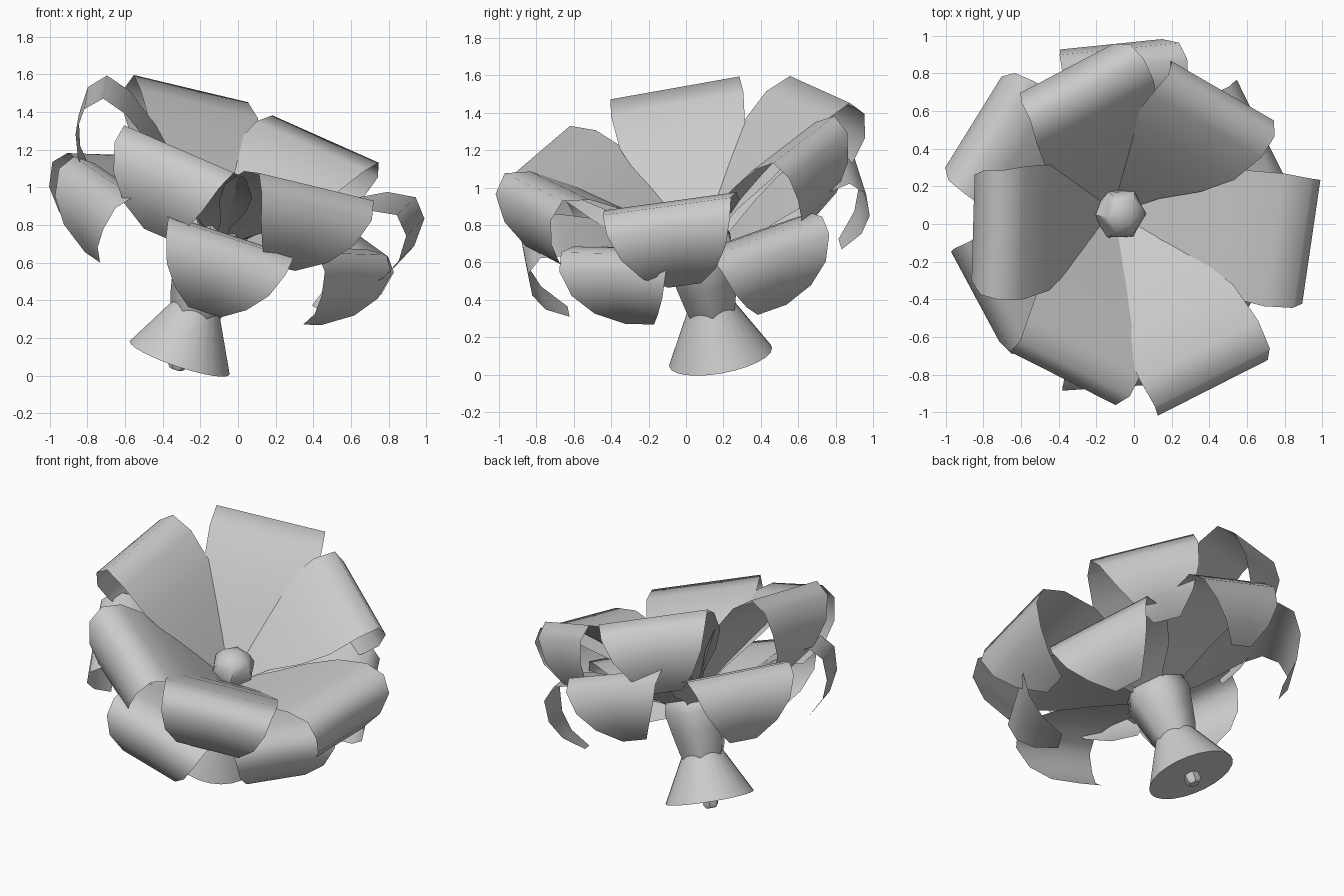
import bpy, bmesh, math
from mathutils import Vector, Matrix

if "Cube" in bpy.data.objects:
    bpy.data.objects.remove(bpy.data.objects["Cube"])

# One flat colour
grey = bpy.data.materials.new("plain grey")
grey.diffuse_color = (0.6, 0.6, 0.6, 1)
grey.use_nodes = True
grey.node_tree.nodes["Principled BSDF"].inputs["Base Color"].default_value = grey.diffuse_color

# Leaning flower axis: everything is modelled upright, then tilted
axis = Vector((0.315, -0.175, 0.935)).normalized()
TILT = Matrix.Translation((-0.31, 0.185, 0.095)) @ \
    Vector((0, 0, 1)).rotation_difference(axis).to_matrix().to_4x4()


def finish(name, bm, angle, spin=0.0):
    bm.transform(TILT @ Matrix.Rotation(math.radians(spin), 4, 'Z'))
    me = bpy.data.meshes.new(name)
    bm.to_mesh(me)
    bm.free()
    ob = bpy.data.objects.new(name, me)
    bpy.context.collection.objects.link(ob)
    me.materials.append(grey)
    bpy.context.view_layer.objects.active = ob
    ob.select_set(True)
    bpy.ops.object.shade_smooth_by_angle(angle=math.radians(angle))
    ob.select_set(False)


def lathe(name, profile, sides, angle=40, spin=0):
    """Closed turned shape from (radius, height) points, bottom to top."""
    bm = bmesh.new()
    rings = [[bm.verts.new((r * math.cos(2 * math.pi * i / sides),
                            r * math.sin(2 * math.pi * i / sides), h))
              for i in range(sides)] for r, h in profile]
    for a, b in zip(rings, rings[1:]):
        for i in range(sides):
            j = (i + 1) % sides
            bm.faces.new((a[i], a[j], b[j], b[i]))
    bm.faces.new(rings[0][::-1])
    bm.faces.new(rings[-1])
    finish(name, bm, angle, spin)


def petal(name, heights, spin, reach, lift):
    """Flat-across strip that rises outwards and curls under at its tip."""
    radii = (.06, .20, .36, .52, .72, .87, .95, .95, .89, .77)
    widths = (.06, .13, .26, .34, .36, .35, .335, .285, .20, .09)
    bm = bmesh.new()
    rows = [[bm.verts.new((r * reach, s * w, h + lift * min(1, i / 5))) for s in (-1, 0, 1)]
            for i, (r, w, h) in enumerate(zip(radii, widths, heights))]
    for a, b in zip(rows, rows[1:]):
        for i in range(2):
            bm.faces.new((a[i], b[i], b[i + 1], a[i + 1]))
    finish(name, bm, 80, spin)


# Two rings of six slightly irregular petals: (direction, reach, lift)
UPPER = (.68, .81, .95, 1.08, 1.21, 1.25, 1.16, 1.01, .87, .76)
LOWER = (.56, .65, .73, .81, .88, .90, .82, .68, .56, .46)
UPPER_SET = [(-7, 1.02, -.07), (60, .88, 0), (116, .99, .01),
             (180, .96, .01), (243, .96, -.05), (295, 1.02, 0)]
LOWER_SET = [(28, .93, -.04), (94, .96, .03), (148, .98, -.07),
             (210, .93, -.03), (272, .98, -.05), (328, .92, 0)]
for k in range(6):
    petal(f"upper_petal_{k + 1}", UPPER, *UPPER_SET[k])
    petal(f"lower_petal_{k + 1}", LOWER, *LOWER_SET[k])

# Flared foot, stem peg below it, cup under the petals, central bud
lathe("foot", [(.28, 0), (.10, .34)], 24)
lathe("stem_peg", [(.035, -.065), (.05, -.045), (.05, .05)], 6)
lathe("cup", [(.11, .18), (.155, .31), (.185, .44), (.21, .56), (.19, .66), (.10, .70)], 6, 65)
lathe("bud", [(.10, .62), (.14, .70), (.14, .77), (.10, .84), (.04, .865)], 6, 50)
